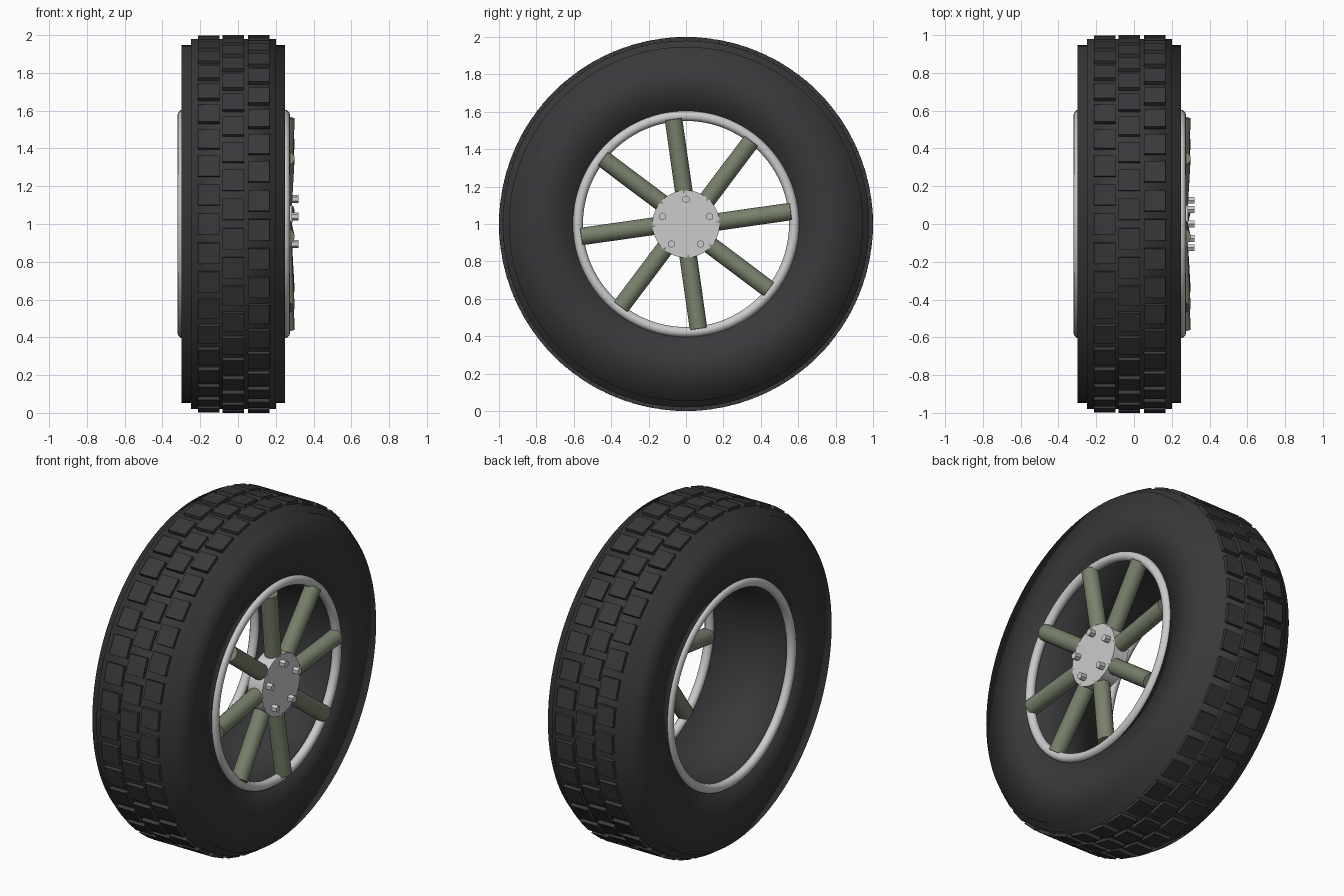
import bpy, bmesh, math
from mathutils import Vector, Matrix

if "Cube" in bpy.data.objects:
    bpy.data.objects.remove(bpy.data.objects["Cube"])

CENTRE = Vector((0, 0, 1))

def material(name, rgb):
    m = bpy.data.materials.new(name)
    m.diffuse_color = (*rgb, 1)
    m.use_nodes = True
    m.node_tree.nodes["Principled BSDF"].inputs["Base Color"].default_value = m.diffuse_color
    return m

RUBBER = material("rubber", (0.04, 0.041, 0.043))
GREEN = material("spoke_green", (0.19, 0.22, 0.15))

def finish(name, bm, mat=None, angle=None):
    bmesh.ops.recalc_face_normals(bm, faces=bm.faces)
    me = bpy.data.meshes.new(name)
    bm.to_mesh(me)
    bm.free()
    ob = bpy.data.objects.new(name, me)
    bpy.context.collection.objects.link(ob)
    if mat:
        me.materials.append(mat)
    if angle:
        bpy.ops.object.select_all(action='DESELECT')
        ob.select_set(True)
        bpy.context.view_layer.objects.active = ob
        bpy.ops.object.shade_smooth_by_angle(angle=math.radians(angle))
    return ob

def polar(x, r, a):
    return CENTRE + Vector((x, r * math.cos(a), r * math.sin(a)))

def lathe(name, profile, segments, mat=None, angle=40):
    """Spin a closed (x, radius) profile around the axle."""
    bm = bmesh.new()
    rings = [[bm.verts.new(polar(x, r, math.tau * i / segments)) for x, r in profile]
             for i in range(segments)]
    n = len(profile)
    for i in range(segments):
        a, b = rings[i], rings[(i + 1) % segments]
        for j in range(n):
            k = (j + 1) % n
            bm.faces.new((a[j], a[k], b[k], b[j]))
    return finish(name, bm, mat, angle)

def add_rod(bm, p, q, radius, sides, spin=0.0):
    d = q - p
    m = (Matrix.Translation((p + q) / 2) @ d.to_track_quat('Z', 'Y').to_matrix().to_4x4()
         @ Matrix.Rotation(spin, 4, 'Z'))
    bmesh.ops.create_cone(bm, cap_ends=True, segments=sides, radius1=radius,
                          radius2=radius, depth=d.length, matrix=m)

# Tyre: wide carcass with a narrower raised tread band
lathe("tyre", [(-0.30, 0.58), (0.25, 0.58), (0.25, 0.947), (0.20, 0.947), (0.20, 0.98),
               (-0.25, 0.98), (-0.25, 0.947), (-0.30, 0.947)], 96, RUBBER, 100)

# Tread blocks: three staggered rows
bm = bmesh.new()
COUNT = 40
for x, shift in ((-0.155, 0.0), (-0.025, 0.5), (0.11, 0.2)):
    for i in range(COUNT):
        a = math.tau * (i + shift) / COUNT
        m = (Matrix.Translation(CENTRE) @ Matrix.Rotation(a, 4, 'X')
             @ Matrix.Translation((x, 0, 0.9785)) @ Matrix.Diagonal((0.112, 0.112, 0.04, 1)))
        bmesh.ops.create_cube(bm, size=1, matrix=m)
finish("tread_blocks", bm, RUBBER)

# Rim rings on both sides
for name, x in (("outer_rim_ring", 0.248), ("inner_rim_ring", -0.293)):
    circle = [(x + 0.027 * math.cos(math.tau * i / 12), 0.578 + 0.027 * math.sin(math.tau * i / 12))
              for i in range(12)]
    lathe(name, circle, 96)

# Eight slightly swept spokes
for i in range(8):
    a = math.tau * i / 8
    bm = bmesh.new()
    add_rod(bm, polar(0.238, 0.13, a + math.radians(2.5)),
            polar(0.253, 0.565, a + math.radians(6.8)), 0.047, 24)
    finish(f"spoke_{i + 1}", bm, GREEN, 40)

# Hub disc
bm = bmesh.new()
add_rod(bm, polar(0.19, 0, 0), polar(0.286, 0, 0), 0.18, 48)
finish("hub", bm, None, 40)

# Five hexagonal wheel nuts
for i in range(5):
    a = math.pi / 2 + math.tau * i / 5
    bm = bmesh.new()
    add_rod(bm, polar(0.27, 0.132, a), polar(0.32, 0.132, a), 0.021, 6)
    finish(f"wheel_nut_{i + 1}", bm)
